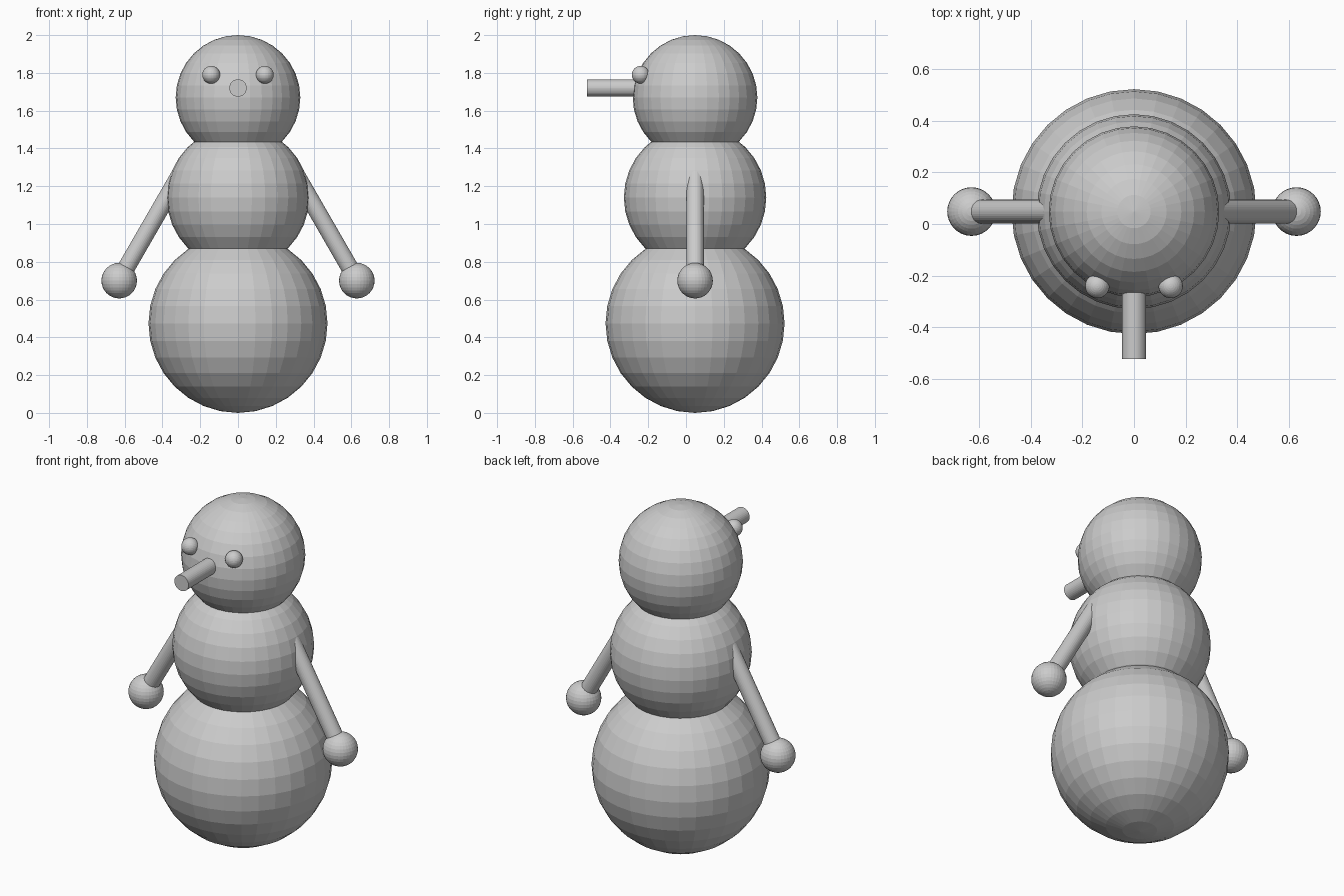
import bpy
from mathutils import Vector

if "Cube" in bpy.data.objects:
    bpy.data.objects.remove(bpy.data.objects["Cube"])

CY = 0.048  # depth of the body axis


def ball(name, loc, r):
    bpy.ops.mesh.primitive_uv_sphere_add(segments=32, ring_count=16, radius=r, location=loc)
    bpy.context.object.name = name


def rod(name, a, b, r):
    a, b = Vector(a), Vector(b)
    d = b - a
    bpy.ops.mesh.primitive_cylinder_add(vertices=32, radius=r, depth=d.length, location=(a + b) / 2)
    ob = bpy.context.object
    ob.name = name
    ob.rotation_euler = d.to_track_quat('Z', 'Y').to_euler()


# stacked body balls
ball("lower_body", (0, CY, 0.474), 0.474)
ball("upper_body", (0, CY, 1.14), 0.377)
ball("head", (0, CY, 1.67), 0.33)

# nose pointing forward
rod("nose", (0, -0.1, 1.72), (0, -0.523, 1.72), 0.046)

# eyes, arms and hands on both sides
for side, s in (("left", -1), ("right", 1)):
    ball(side + "_eye", (s * 0.142, -0.24, 1.79), 0.047)
    rod(side + "_arm", (s * 0.285, CY, 1.3), (s * 0.631, CY, 0.7), 0.046)
    ball(side + "_hand", (s * 0.629, CY, 0.7), 0.094)
